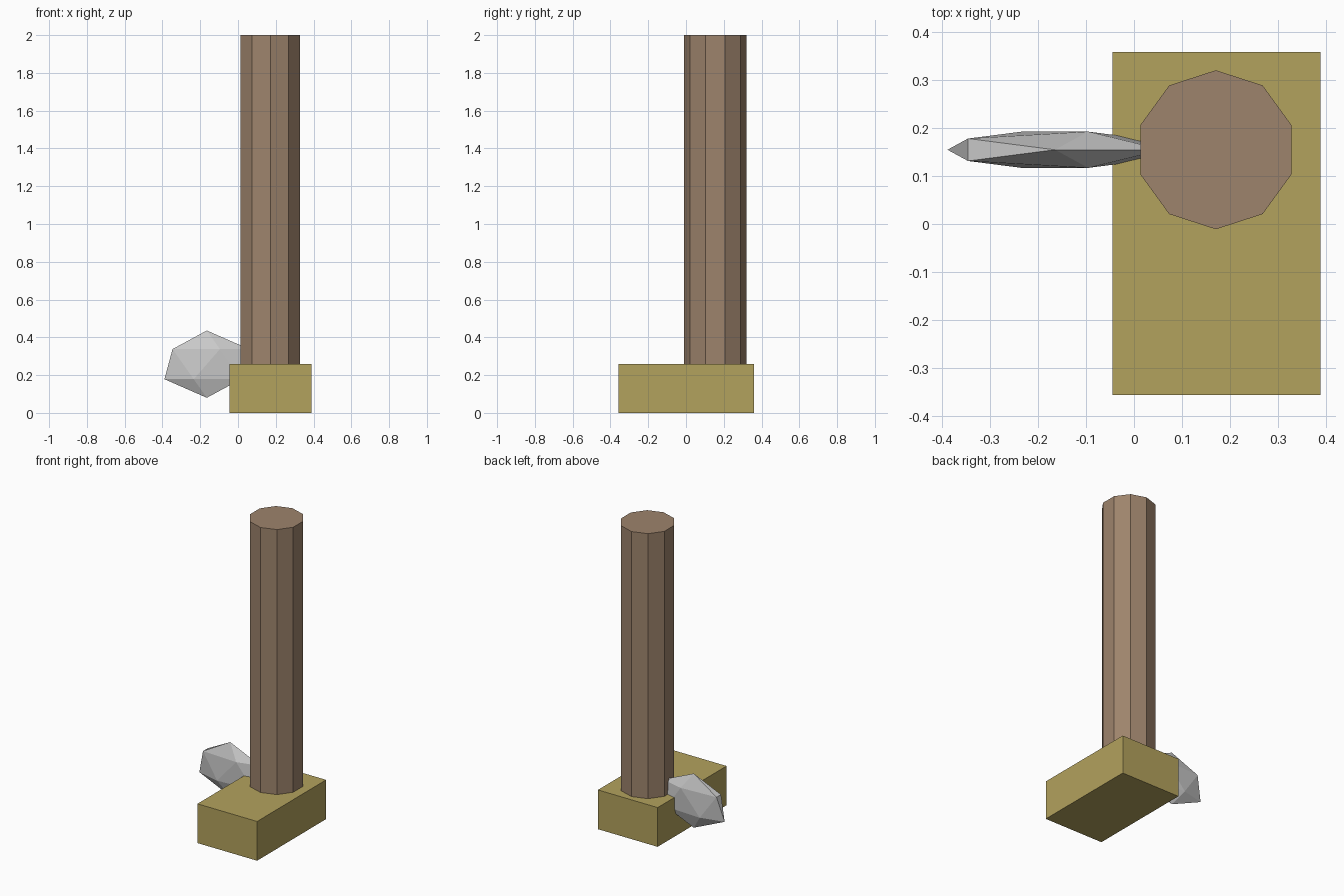
import bpy

if "Cube" in bpy.data.objects:
    bpy.data.objects.remove(bpy.data.objects["Cube"])


def finish(name, scale=(1, 1, 1), color=None):
    ob = bpy.context.object
    ob.name = name
    ob.scale = scale
    if color:
        mat = bpy.data.materials.new(name + "_colour")
        mat.diffuse_color = (*color, 1)
        mat.use_nodes = True
        mat.node_tree.nodes["Principled BSDF"].inputs["Base Color"].default_value = mat.diffuse_color
        ob.data.materials.append(mat)
    return ob


# Rectangular foot block
bpy.ops.mesh.primitive_cube_add(size=1, location=(0.172, 0.001, 0.129))
finish("foot", (0.434, 0.716, 0.258), (0.45, 0.36, 0.11))

# Ten-sided leg post, sunk a little into the foot
leg_bottom, leg_top = 0.2, 2.0
bpy.ops.mesh.primitive_cylinder_add(
    vertices=10, radius=0.166, depth=leg_top - leg_bottom,
    location=(0.171, 0.155, (leg_bottom + leg_top) / 2))
finish("leg", color=(0.34, 0.23, 0.15))

# Flattened faceted fin at the ankle
bpy.ops.mesh.primitive_ico_sphere_add(
    subdivisions=1, radius=1, location=(-0.165, 0.155, 0.258))
finish("ankle_fin", (0.251, 0.0445, 0.178))
